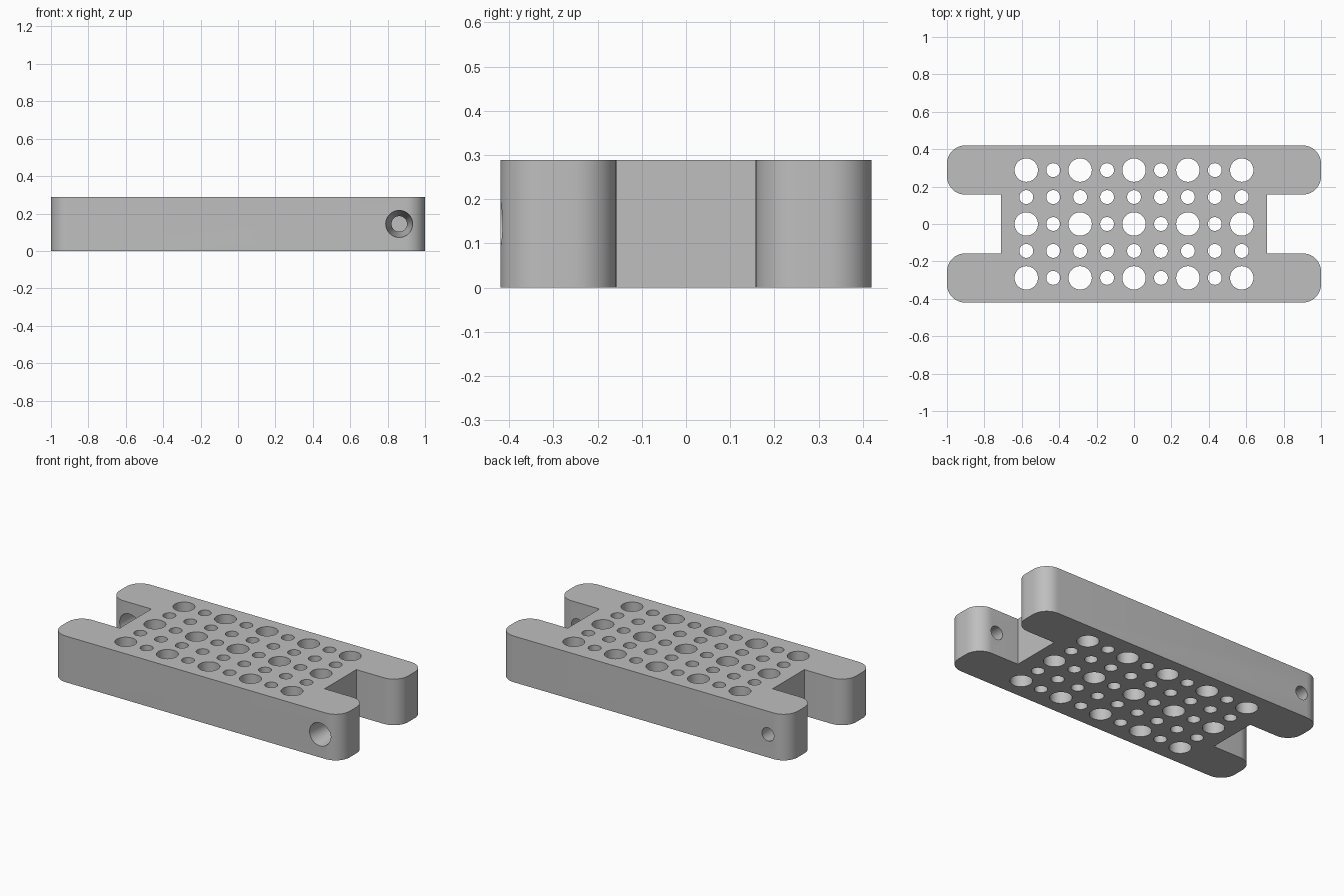
import bpy, bmesh, math
from mathutils import Matrix, Vector

cube = bpy.data.objects.get("Cube")
if cube:
    bpy.data.objects.remove(cube, do_unlink=True)

HEIGHT, HALF_Y, INNER_Y, NOTCH_X = 0.289, 0.42, 0.157, 0.71
CORNER = 0.098       # rounding of the arm ends
PITCH = 0.144        # hole grid spacing
BIG, SMALL = 0.0625, 0.037

grey = bpy.data.materials.new("mid_grey")
grey.use_nodes = True
colour = (0.52, 0.52, 0.52, 1)
grey.diffuse_color = colour
grey.node_tree.nodes["Principled BSDF"].inputs["Base Color"].default_value = colour


def make_object(name, bm):
    bmesh.ops.recalc_face_normals(bm, faces=bm.faces)
    mesh = bpy.data.meshes.new(name)
    bm.to_mesh(mesh)
    bm.free()
    mesh.materials.append(grey)
    obj = bpy.data.objects.new(name, mesh)
    bpy.context.collection.objects.link(obj)
    return obj


def arc(cx, cy, start, steps=10):
    angles = [math.radians(start + 90 * i / steps) for i in range(steps + 1)]
    return [(cx + CORNER * math.cos(a), cy + CORNER * math.sin(a)) for a in angles]


# Plate outline: one quarter, mirrored around the H shape
quarter = [(NOTCH_X, INNER_Y)]
quarter += arc(1 - CORNER, INNER_Y + CORNER, -90)
quarter += arc(1 - CORNER, HALF_Y - CORNER, 0)
upper = quarter + [(-x, y) for x, y in reversed(quarter)]
outline = upper + [(-x, -y) for x, y in upper]

bm = bmesh.new()
base = bm.faces.new([bm.verts.new((x, y, 0)) for x, y in outline])
solid = bmesh.ops.extrude_face_region(bm, geom=[base])
top = [v for v in solid["geom"] if isinstance(v, bmesh.types.BMVert)]
bmesh.ops.translate(bm, verts=top, vec=(0, 0, HEIGHT))
plate = make_object("perforated_plate", bm)

# Hole cutters: vertical grid of large and small holes
bm = bmesh.new()


def cutter(r1, r2, depth, matrix):
    bmesh.ops.create_cone(bm, cap_ends=True, segments=40, radius1=r1,
                          radius2=r2, depth=depth, matrix=matrix)


for i in range(-4, 5):
    for j in range(-2, 3):
        r = BIG if i % 2 == 0 and j % 2 == 0 else SMALL
        cutter(r, r, HEIGHT + 0.1,
               Matrix.Translation((i * PITCH, j * PITCH, HEIGHT / 2)))

# Tapered cross holes, one in each diagonal arm, wide towards the front
mid = (HALF_Y + INNER_Y) / 2
for side in (1, -1):
    place = Matrix.Translation(Vector((side * 0.862, -side * mid, HEIGHT / 2)))
    cutter(0.0735, 0.0405, HALF_Y - INNER_Y + 0.02,
           place @ Matrix.Rotation(-math.pi / 2, 4, "X"))
holes = make_object("hole_cutter", bm)
holes.hide_render = True

# Cut, then discard the helper
mod = plate.modifiers.new("holes", "BOOLEAN")
mod.operation = "DIFFERENCE"
mod.solver = "EXACT"
mod.object = holes
bpy.ops.object.select_all(action="DESELECT")
plate.select_set(True)
bpy.context.view_layer.objects.active = plate
bpy.ops.object.modifier_apply(modifier=mod.name)
bpy.data.objects.remove(holes, do_unlink=True)
bpy.ops.object.shade_smooth_by_angle(angle=math.radians(30))
